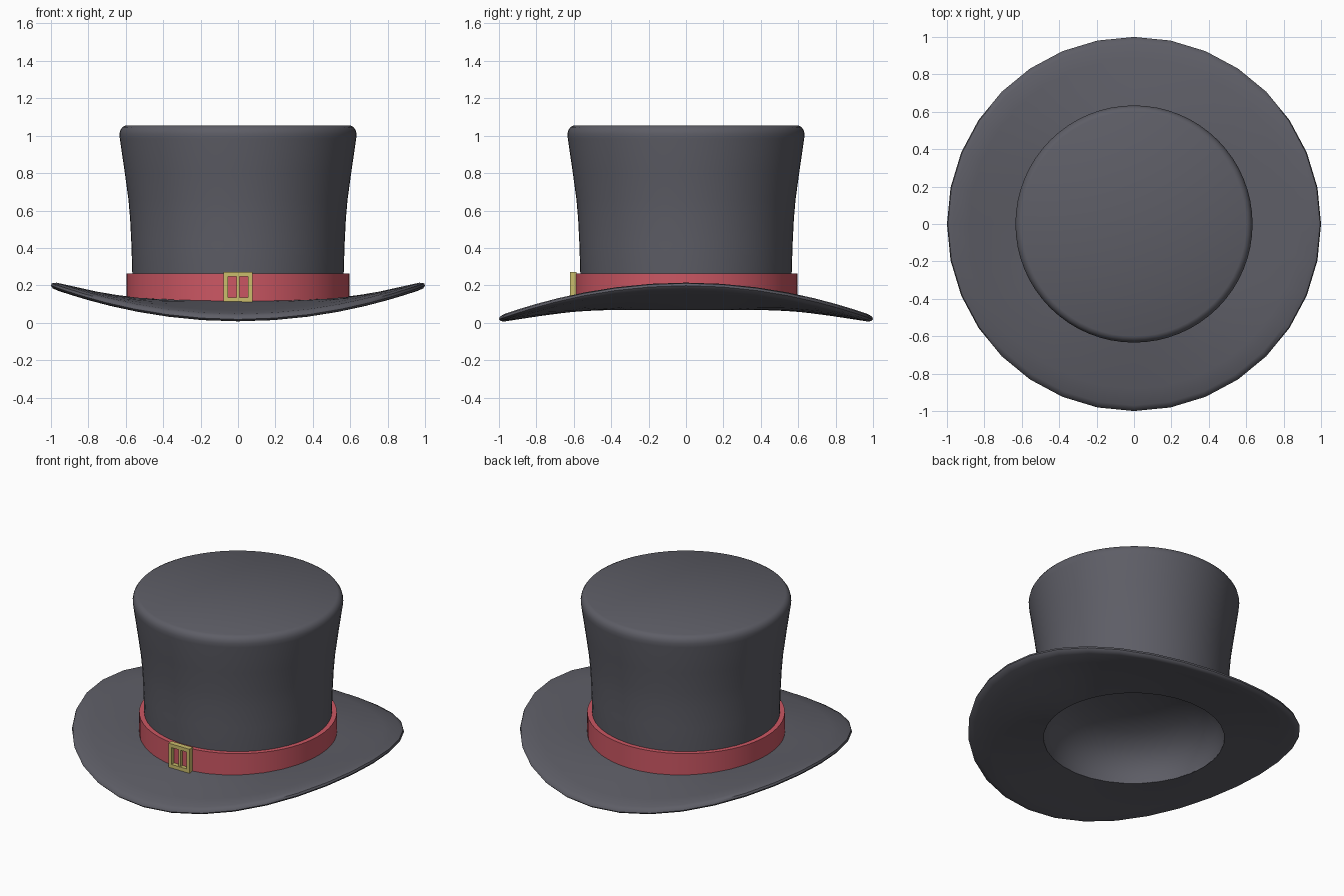
import bpy, bmesh, math

if "Cube" in bpy.data.objects:
    bpy.data.objects.remove(bpy.data.objects["Cube"], do_unlink=True)


def make_material(name, rgb):
    mat = bpy.data.materials.new(name)
    mat.use_nodes = True
    color = (*rgb, 1.0)
    mat.diffuse_color = color
    bsdf = mat.node_tree.nodes["Principled BSDF"]
    bsdf.inputs["Base Color"].default_value = color
    bsdf.inputs["Roughness"].default_value = 0.7
    return mat


felt = make_material("charcoal felt", (0.11, 0.11, 0.132))
ribbon = make_material("red ribbon", (0.60, 0.095, 0.125))
brass = make_material("pale brass", (0.60, 0.51, 0.15))


def finish(name, bm, mat, smooth_angle=None):
    bmesh.ops.recalc_face_normals(bm, faces=bm.faces)
    mesh = bpy.data.meshes.new(name)
    bm.to_mesh(mesh)
    bm.free()
    mesh.materials.append(mat)
    obj = bpy.data.objects.new(name, mesh)
    bpy.context.collection.objects.link(obj)
    if smooth_angle:
        bpy.ops.object.select_all(action="DESELECT")
        obj.select_set(True)
        bpy.context.view_layer.objects.active = obj
        bpy.ops.object.shade_smooth_by_angle(angle=math.radians(smooth_angle))
    return obj


def lathe(name, profile, segments, mat, warp=None, closed=True, angle=50):
    """Spin an (r, z) profile about z; radius 0 makes a pole."""
    bm = bmesh.new()
    rings = []
    for r, z in profile:
        if r == 0:
            rings.append([bm.verts.new((0, 0, z))] * segments)
            continue
        ring = []
        for i in range(segments):
            a = math.tau * i / segments
            dz = warp(r, a) if warp else 0
            ring.append(bm.verts.new((r * math.cos(a), r * math.sin(a), z + dz)))
        rings.append(ring)
    pairs = list(zip(rings, rings[1:]))
    if closed:
        pairs.append((rings[-1], rings[0]))
    for low, high in pairs:
        for i in range(segments):
            j = (i + 1) % segments
            corners = dict.fromkeys((low[i], low[j], high[j], high[i]))
            if len(corners) > 2:
                bm.faces.new(list(corners))
    return finish(name, bm, mat, angle)


# Brim: a thick ring curled up at the sides and down at front and back
def saddle(r, a):
    t = max(0.0, (r - 0.53) / 0.47)
    return 0.09 * t ** 1.15 * math.cos(2 * a)


brim_profile = [
    (0.545, 0.068), (0.65, 0.072), (0.77, 0.079), (0.88, 0.085),
    (0.965, 0.090), (0.99, 0.096), (1.0, 0.108), (0.995, 0.122),
    (0.97, 0.131), (0.88, 0.130), (0.77, 0.128), (0.65, 0.127), (0.545, 0.125),
]
lathe("brim", brim_profile, 32, felt, warp=saddle)

# Crown: flared outer wall with a rounded top edge
crown_profile = [
    (0.55, 0.09), (0.565, 0.26), (0.57, 0.42), (0.577, 0.56), (0.586, 0.66),
    (0.605, 0.80), (0.632, 0.985), (0.634, 1.01), (0.629, 1.03),
    (0.618, 1.046), (0.60, 1.055), (0, 1.055),
]
lathe("crown", crown_profile, 64, felt, closed=False)

# Hollow lining seen from underneath
lining_profile = [
    (0.545, 0.068), (0.54, 0.12), (0.515, 0.19), (0.46, 0.26),
    (0.36, 0.32), (0.2, 0.355), (0, 0.365),
]
lining = lathe("lining", lining_profile, 64, felt, closed=False)
lining.data.flip_normals()

# Ribbon band around the foot of the crown
band_profile = [(0.56, 0.09), (0.595, 0.09), (0.595, 0.263), (0.56, 0.263)]
lathe("band", band_profile, 64, ribbon, angle=30)


# Buckle: square frame with a centre bar
def box(bm, x0, x1, y0, y1, z0, z1):
    verts = bmesh.ops.create_cube(bm, size=1)["verts"]
    for v in verts:
        v.co.x = x1 if v.co.x > 0 else x0
        v.co.y = y1 if v.co.y > 0 else y0
        v.co.z = z1 if v.co.z > 0 else z0


bm = bmesh.new()
for side in (-1, 1):
    inner, outer = sorted((side * 0.054, side * 0.078))
    box(bm, inner, outer, -0.62, -0.585, 0.112, 0.272)
for z0, z1 in ((0.112, 0.136), (0.248, 0.272)):
    box(bm, -0.054, 0.054, -0.62, -0.585, z0, z1)
box(bm, -0.009, 0.009, -0.614, -0.585, 0.136, 0.248)
finish("buckle", bm, brass)
